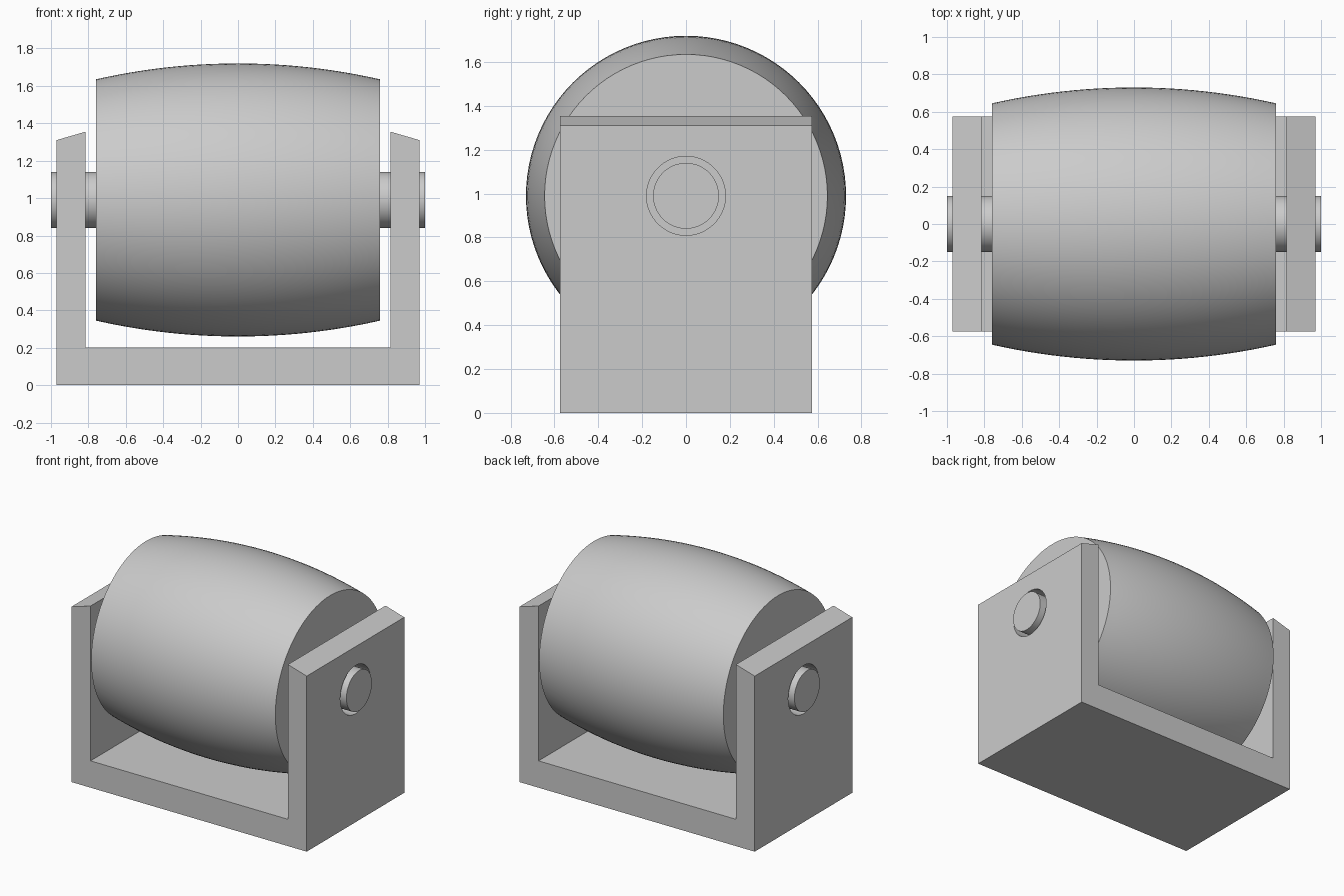
import bpy
import bmesh
from math import cos, sin, pi, sqrt, radians

AXIS_Z = 0.99      # height of the roller axis
SEGMENTS = 96

if "Cube" in bpy.data.objects:
    bpy.data.objects.remove(bpy.data.objects["Cube"], do_unlink=True)

grey = bpy.data.materials.new("plain_grey")
grey.use_nodes = True
grey.diffuse_color = (0.6, 0.6, 0.6, 1)
grey.node_tree.nodes["Principled BSDF"].inputs["Base Color"].default_value = (0.6, 0.6, 0.6, 1)


def finish(name, bm):
    """Turn a bmesh into a named object with the grey material."""
    bmesh.ops.recalc_face_normals(bm, faces=bm.faces)
    mesh = bpy.data.meshes.new(name)
    bm.to_mesh(mesh)
    bm.free()
    mesh.materials.append(grey)
    obj = bpy.data.objects.new(name, mesh)
    bpy.context.collection.objects.link(obj)
    return obj


def activate(obj):
    bpy.ops.object.select_all(action='DESELECT')
    obj.select_set(True)
    bpy.context.view_layer.objects.active = obj


def smooth(obj):
    activate(obj)
    bpy.ops.object.shade_smooth_by_angle(angle=radians(30))


def lathe_x(name, profile):
    """Closed solid of revolution about the roller axis from (x, radius) pairs."""
    bm = bmesh.new()
    angles = [2 * pi * i / SEGMENTS for i in range(SEGMENTS)]
    rings = [[bm.verts.new((x, r * cos(a), AXIS_Z + r * sin(a))) for a in angles]
             for x, r in profile]
    for a, b in zip(rings, rings[1:]):
        for i in range(SEGMENTS):
            j = (i + 1) % SEGMENTS
            bm.faces.new((a[i], a[j], b[j], b[i]))
    bm.faces.new(rings[0])
    bm.faces.new(rings[-1])
    return finish(name, bm)


# U-shaped bracket with sloped cheek tops, extruded along y
half = [(0.97, 0), (0.97, 1.31), (0.815, 1.355), (0.815, 0.2)]
outline = half + [(-x, z) for x, z in reversed(half)]
bm = bmesh.new()
face = bm.faces.new([bm.verts.new((x, -0.575, z)) for x, z in outline])
extruded = bmesh.ops.extrude_face_region(bm, geom=[face])["geom"]
bmesh.ops.translate(bm, vec=(0, 1.15, 0),
                    verts=[v for v in extruded if isinstance(v, bmesh.types.BMVert)])
bracket = finish("bracket", bm)

# Clearance holes through both cheeks
cutter = lathe_x("hole_cutter", [(-1.2, 0.18), (1.2, 0.18)])
cutter.hide_render = True
activate(bracket)
cut = bracket.modifiers.new("shaft_holes", 'BOOLEAN')
cut.operation = 'DIFFERENCE'
cut.solver = 'EXACT'
cut.object = cutter
bpy.ops.object.modifier_apply(modifier=cut.name)
bpy.data.objects.remove(cutter, do_unlink=True)
smooth(bracket)

# Crowned roller: a shallow circular arc turned about the axis
half_length, end_r, mid_r = 0.76, 0.645, 0.73
rise = mid_r - end_r
arc_r = (half_length ** 2 + rise ** 2) / (2 * rise)
steps = 24
profile = []
for i in range(steps + 1):
    x = half_length * (2 * i / steps - 1)
    profile.append((x, mid_r - arc_r + sqrt(arc_r ** 2 - x ** 2)))
smooth(lathe_x("roller", profile))

# Shaft stubs on both roller ends
for side, name in ((1, "left_shaft"), (-1, "right_shaft")):
    smooth(lathe_x(name, [(side * 0.75, 0.15), (side * 1.0, 0.15)]))
